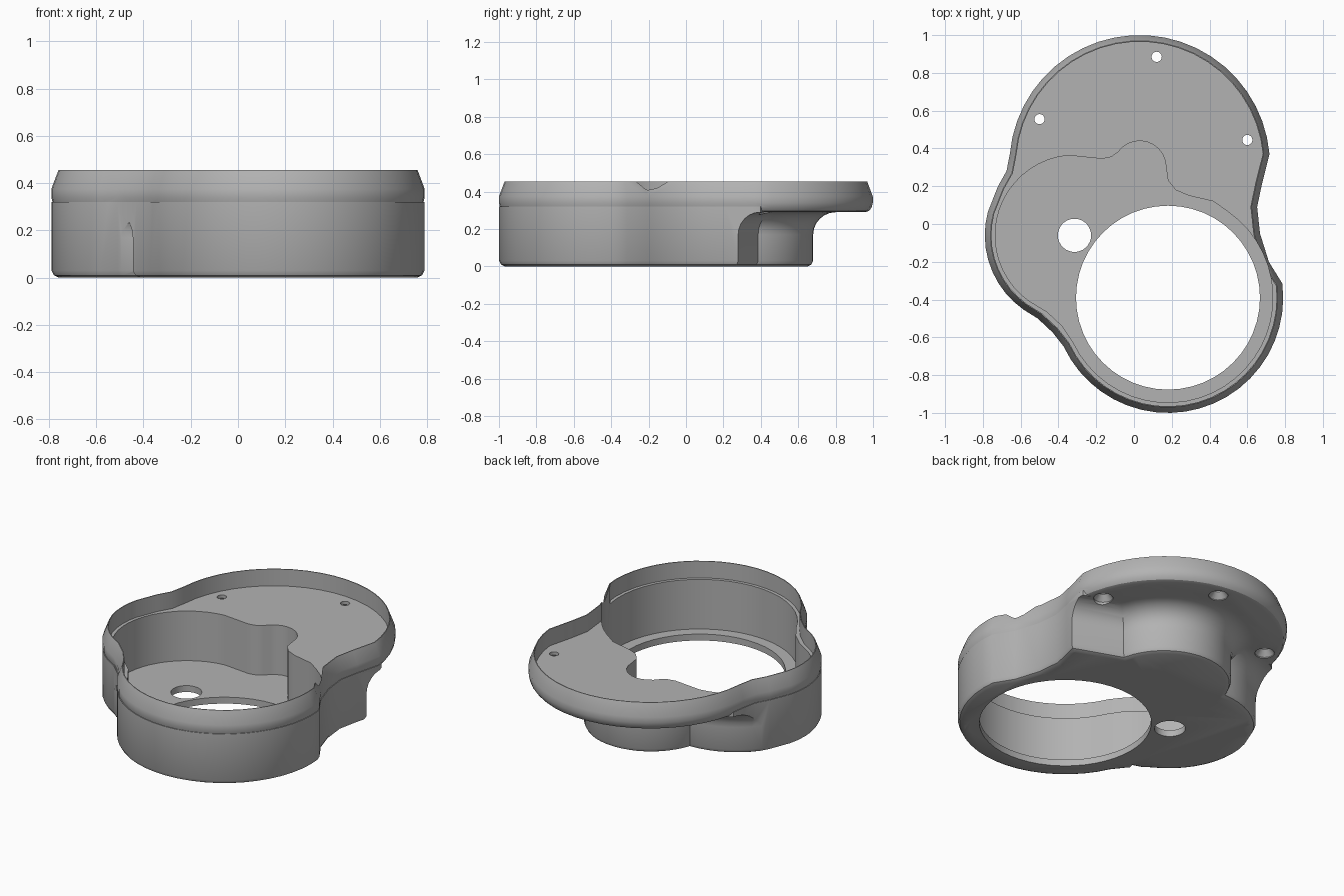
import bpy, bmesh, math
from mathutils import Vector

cube = bpy.data.objects.get("Cube")
if cube:
    bpy.data.objects.remove(cube, do_unlink=True)

grey = bpy.data.materials.new("plain grey")
grey.use_nodes = True
grey.diffuse_color = (0.45, 0.45, 0.45, 1)
grey.node_tree.nodes["Principled BSDF"].inputs["Base Color"].default_value = grey.diffuse_color


def arc(centre, r, a, b, step=7.5):
    """Points on a circle from angle a to angle b in degrees."""
    n = max(2, round(abs(b - a) / step))
    angles = [math.radians(a + (b - a) * i / n) for i in range(n + 1)]
    return [(centre[0] + r * math.cos(t), centre[1] + r * math.sin(t)) for t in angles]


def circle(centre, r, step=7.5):
    return arc(centre, r, 0, 360, step)[:-1]


def offset(outline, d):
    """Move a counter-clockwise outline outward by d."""
    pts = [Vector(p) for p in outline]
    out = []
    for i, p in enumerate(pts):
        e1 = (p - pts[i - 1]).normalized()
        e2 = (pts[(i + 1) % len(pts)] - p).normalized()
        n1, n2 = Vector((e1.y, -e1.x)), Vector((e2.y, -e2.x))
        out.append(p + (n1 + n2) * d / max(0.4, 1 + n1.dot(n2)))
    return out


def stack(name, outline, rings):
    """Closed solid through offset copies of an outline, one per (z, offset)."""
    bm = bmesh.new()
    loops = [[bm.verts.new((p.x, p.y, z)) for p in offset(outline, d)] for z, d in rings]
    n = len(outline)
    for lo, hi in zip(loops, loops[1:]):
        for i in range(n):
            j = (i + 1) % n
            bm.faces.new((lo[i], lo[j], hi[j], hi[i]))
    bm.faces.new(loops[0][::-1])
    bm.faces.new(loops[-1])
    mesh = bpy.data.meshes.new(name)
    bm.to_mesh(mesh)
    bm.free()
    mesh.materials.append(grey)
    ob = bpy.data.objects.new(name, mesh)
    bpy.context.collection.objects.link(ob)
    return ob


def combine(ob, tool, operation):
    mod = ob.modifiers.new("combine", 'BOOLEAN')
    mod.object, mod.operation, mod.solver = tool, operation, 'EXACT'
    bpy.context.view_layer.objects.active = ob
    bpy.ops.object.modifier_apply(modifier=mod.name)
    bpy.data.objects.remove(tool, do_unlink=True)


FRONT, SIDE, BACK = (0.18, -0.39), (-0.31, -0.06), (0.03, 0.31)

# Outer outline of the tray: three lobes joined by shallow waists
outer = (arc(FRONT, 0.61, 205, 367)
         + [(0.714, -0.2), (0.667, -0.05), (0.652, 0.09), (0.677, 0.21)]
         + arc(BACK, 0.69, 5, 175)
         + [(-0.675, 0.28), (-0.72, 0.2)]
         + arc(SIDE, 0.48, 165, 235)
         + [(-0.51, -0.5), (-0.43, -0.575)])

# Outline of the deep pocket
pocket = (arc(FRONT, 0.555, 205, 415)
          + [(0.42, 0.12), (0.29, 0.15), (0.22, 0.18), (0.18, 0.23)]
          + arc((0.03, 0.3), 0.14, 0, 145, 15)
          + [(-0.12, 0.355), (-0.17, 0.345)]
          + arc(SIDE, 0.425, 95, 235)
          + [(-0.46, -0.465), (-0.38, -0.54)])

# Lower body: rounded foot, straight wall, and a fillet flaring under the flange
foot = [(0, -0.03), (0.01, -0.01), (0.03, 0)]
FILLET = 0.12
flare = foot + [(0.17 + FILLET * math.sin(t), FILLET * (1 - math.cos(t)))
                for t in [math.radians(15 * k) for k in range(7)]] + [(0.32, FILLET)]
body = stack("housing", circle((0.03, 0.3), 0.38), flare)
side_lobe = stack("side_lobe", circle(SIDE, 0.49), flare)
front_block = stack("front_block", [(1.1, 0.13), (0.36, 0.4), (-0.31, 0), (-0.6, -1.2), (1.1, -1.2)], flare)
combine(body, side_lobe, 'UNION')
combine(body, front_block, 'UNION')
combine(body, stack("wall_limit", outer, [(z, d - 0.001) for z, d in foot] + [(0.36, -0.001)]), 'INTERSECT')

# Flange slab with a rounded underside and a rim tapering to a thin lip
flange = stack("flange", outer, [(0.29, -0.04), (0.297, -0.02), (0.315, -0.006), (0.34, 0),
                                 (0.375, 0), (0.455, -0.03)])
combine(body, flange, 'UNION')

# Shallow tray, deep pocket and the two floor openings
combine(body, stack("tray_cut", outer, [(0.35, -0.035), (0.6, -0.035)]), 'DIFFERENCE')
combine(body, stack("pocket_cut", pocket, [(0.04, 0), (0.6, 0)]), 'DIFFERENCE')
combine(body, stack("large_opening_cut", circle(FRONT, 0.487), [(-0.1, 0), (0.1, 0)]), 'DIFFERENCE')
combine(body, stack("small_opening_cut", circle((-0.315, -0.06), 0.088, 12), [(-0.1, 0), (0.1, 0)]), 'DIFFERENCE')

# Screw holes, countersunk from below
for spot in [(-0.5, 0.555), (0.12, 0.885), (0.6, 0.445)]:
    screw = stack("screw_cut", circle(spot, 0.027, 18),
                  [(0.1, 0.028), (0.295, 0.028), (0.33, 0), (0.6, 0)])
    combine(body, screw, 'DIFFERENCE')

bpy.ops.object.select_all(action='DESELECT')
body.select_set(True)
bpy.context.view_layer.objects.active = body
bpy.ops.object.shade_smooth_by_angle(angle=math.radians(32))
